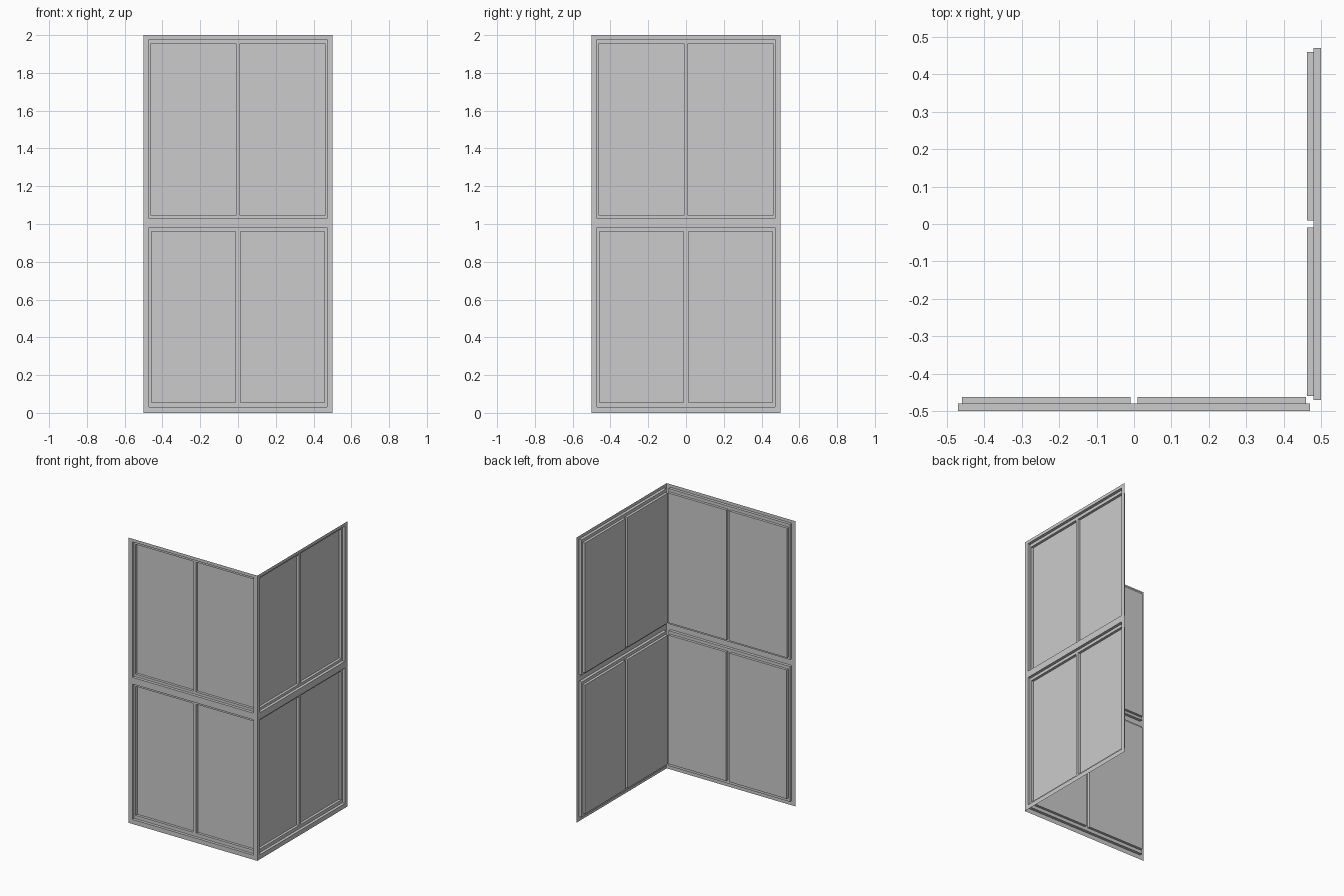
import bpy
import bmesh
from math import pi

if "Cube" in bpy.data.objects:
    bpy.data.objects.remove(bpy.data.objects["Cube"])

FACE, STEP, PANE = -0.5, -0.48, -0.462   # depths of frame, first recess, pane


def corners(bm, rect, y):
    x0, x1, z0, z1 = rect
    return [bm.verts.new((x, y, z)) for x, z in ((x0, z0), (x1, z0), (x1, z1), (x0, z1))]


def ring(bm, outer, y_outer, inner, y_inner):
    """Four quads joining an outer rectangle to an inner one."""
    a, b = corners(bm, outer, y_outer), corners(bm, inner, y_inner)
    for i in range(4):
        j = (i + 1) % 4
        bm.faces.new((a[i], a[j], b[j], b[i]))


def make_mesh(name, bm):
    bmesh.ops.remove_doubles(bm, verts=bm.verts, dist=1e-5)
    mesh = bpy.data.meshes.new(name)
    bm.to_mesh(mesh)
    bm.free()
    return mesh


# Each row: cell z range, recess z range, pane z range, pane x range
rows = [((0.0, 1.0), (0.032, 0.981), (0.056, 0.96), (0.012, 0.458)),
        ((1.0, 2.0), (1.028, 1.978), (1.046, 1.956), (0.01, 0.46))]
R = 0.47

frame_bm, pane_bm = bmesh.new(), bmesh.new()
for cell, recess, pane, (px0, px1) in rows:
    # Flat frame border and the first recessed step
    ring(frame_bm, (-0.5, 0.5, *cell), FACE, (-R, R, *recess), FACE)
    ring(frame_bm, (-R, R, *recess), FACE, (-R, R, *recess), STEP)
    for half, rect in (((-R, 0, *recess), (-px1, -px0, *pane)),
                       ((0, R, *recess), (px0, px1, *pane))):
        # Moulding around each pane, then the pane set deeper
        ring(frame_bm, half, STEP, rect, STEP)
        ring(pane_bm, rect, STEP, rect, PANE)
        pane_bm.faces.new(corners(pane_bm, rect, PANE))

frame_mesh = make_mesh("wall_frame", frame_bm)
pane_mesh = make_mesh("wall_panes", pane_bm)

# Front wall, and the same wall turned to the right side
for side, angle in (("front", 0), ("right", pi / 2)):
    for part, mesh in (("frame", frame_mesh), ("panes", pane_mesh)):
        ob = bpy.data.objects.new(f"{side}_wall_{part}", mesh)
        ob.rotation_euler.z = angle
        bpy.context.collection.objects.link(ob)
